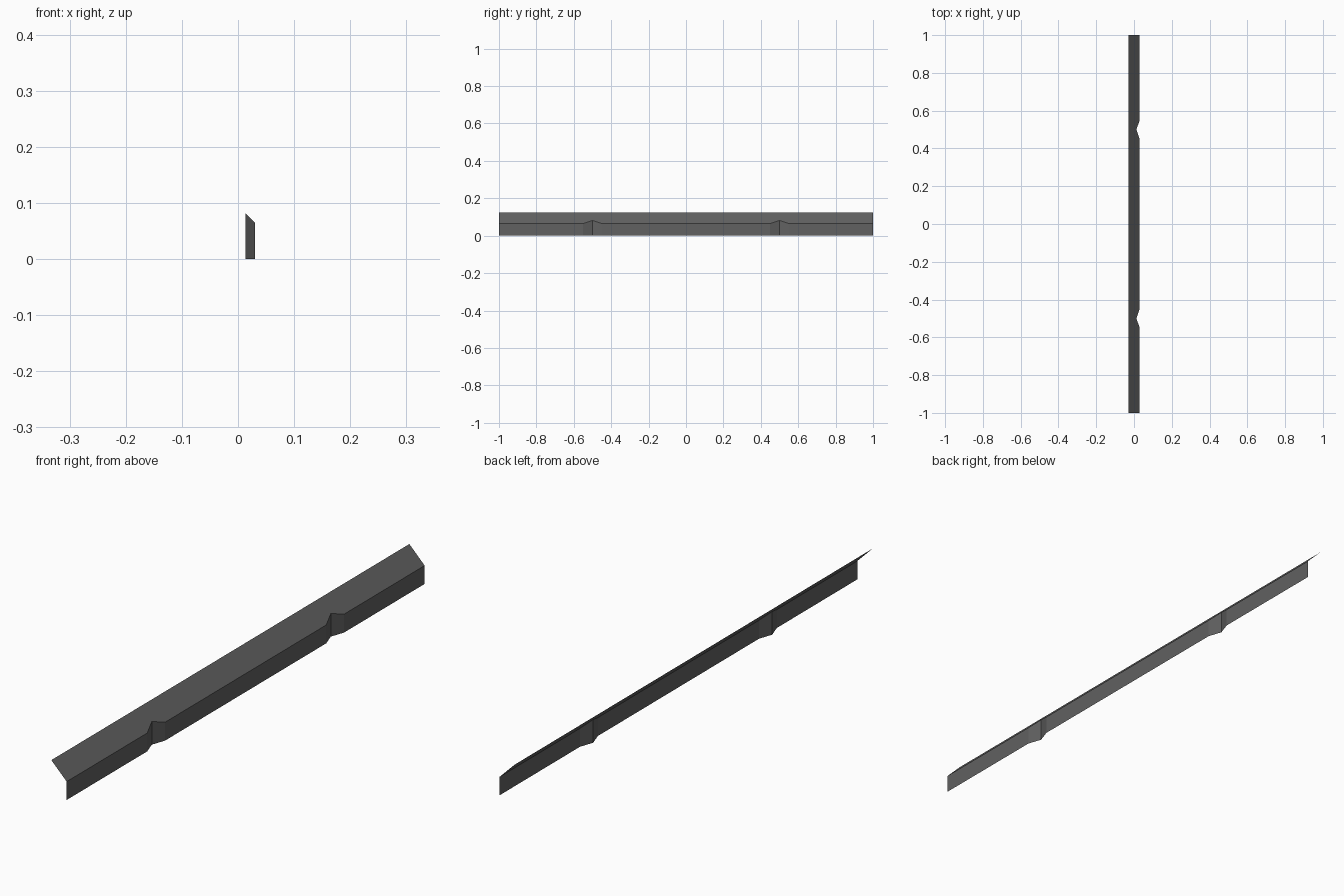
import bpy, bmesh

if "Cube" in bpy.data.objects:
    bpy.data.objects.remove(bpy.data.objects["Cube"])

# One dark grey colour for the whole strip
grey = bpy.data.materials.new("dark grey")
grey.diffuse_color = (0.12, 0.12, 0.12, 1)
grey.use_nodes = True
grey.node_tree.nodes["Principled BSDF"].inputs["Base Color"].default_value = grey.diffuse_color

# Stations along the length: (y, notch depth)
stations = [(-1, 0)]
for c in (-0.5, 0.5):
    stations += [(c - 0.05, 0), (c, 0.017), (c + 0.05, 0)]
stations.append((1, 0))

# Thin curb strip: upright face, then a 45 degree slope, notched along the fold
bm = bmesh.new()
rows = []
for y, d in stations:
    profile = [(0.03 - d, 0), (0.03 - d, 0.065 + d), (-0.03, 0.125)]
    rows.append([bm.verts.new((x, y, z)) for x, z in profile])
for a, b in zip(rows, rows[1:]):
    for i in range(2):
        bm.faces.new((a[i], b[i], b[i + 1], a[i + 1]))

mesh = bpy.data.meshes.new("notched_edge_strip")
bm.to_mesh(mesh)
bm.free()
mesh.materials.append(grey)
strip = bpy.data.objects.new("notched_edge_strip", mesh)
bpy.context.collection.objects.link(strip)
